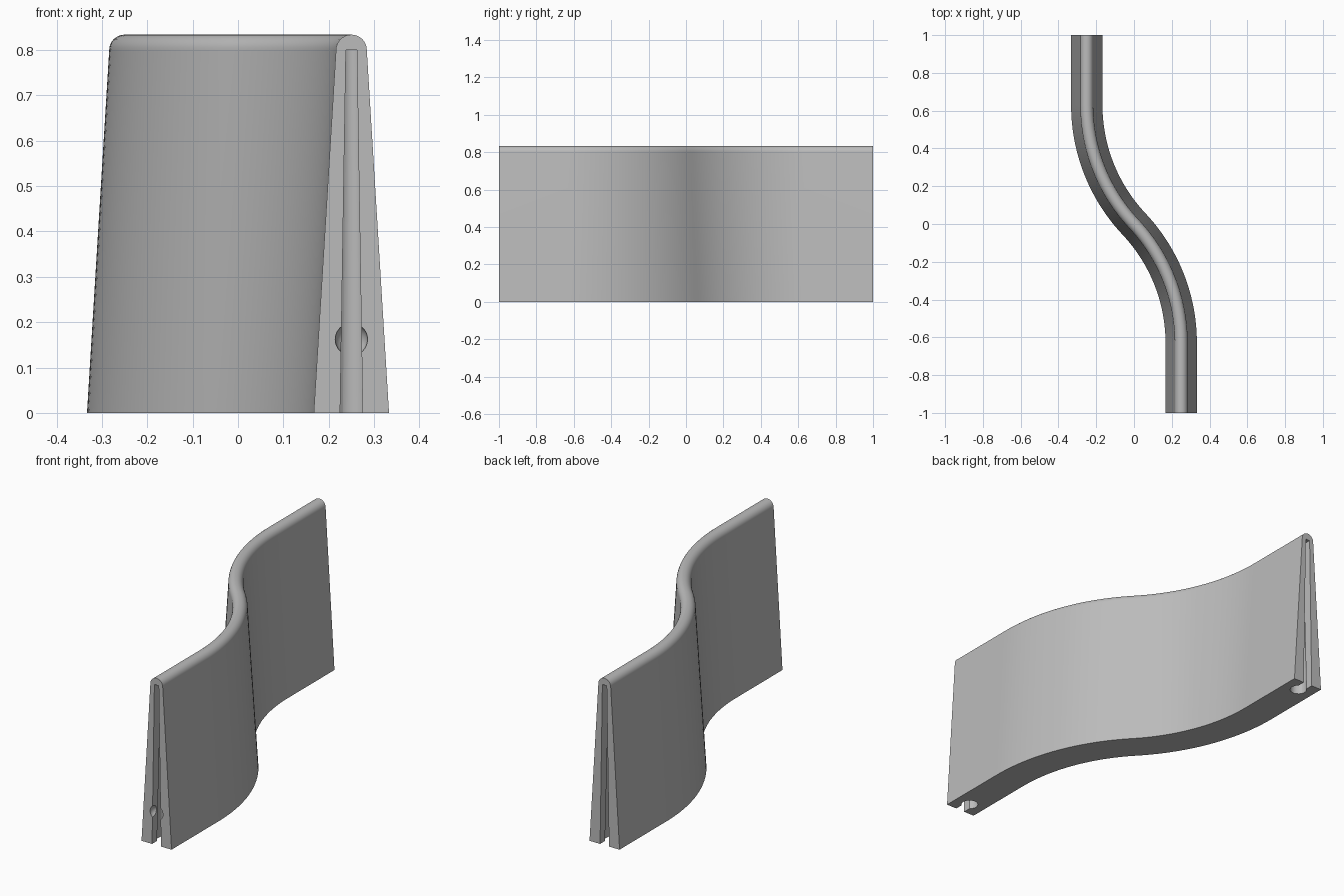
import bpy, bmesh
from math import sin, cos, pi, atan2
from mathutils import Vector, Matrix

cube = bpy.data.objects.get("Cube")
if cube:
    bpy.data.objects.remove(cube)

BASE_HALF, TOP_HALF, SHOULDER = 0.083, 0.034, 0.8
OFFSET, BEND_START, ARC_STEPS = 0.25, 0.63, 24

grey = bpy.data.materials.new("light grey")
grey.use_nodes = True
grey.diffuse_color = (0.5, 0.5, 0.5, 1)
grey.node_tree.nodes["Principled BSDF"].inputs["Base Color"].default_value = (0.5, 0.5, 0.5, 1)


def make_object(name, bm):
    bmesh.ops.recalc_face_normals(bm, faces=bm.faces)
    mesh = bpy.data.meshes.new(name)
    bm.to_mesh(mesh)
    bm.free()
    mesh.materials.append(grey)
    ob = bpy.data.objects.new(name, mesh)
    bpy.context.collection.objects.link(ob)
    return ob


# S-shaped path: straight end, two opposed arcs, straight end
angle = 2 * atan2(OFFSET, BEND_START)
radius = BEND_START / sin(angle)
half = [(OFFSET, -1.0, 0.0)]
for i in range(ARC_STEPS + 1):
    a = angle * i / ARC_STEPS
    half.append((OFFSET - radius * (1 - cos(a)), -BEND_START + radius * sin(a), a))
path = half + [(-x, -y, a) for x, y, a in reversed(half[:-1])]

# Tapered cross-section with a rounded top
profile = [(-BASE_HALF, 0), (BASE_HALF, 0)]
profile += [(TOP_HALF * cos(pi * i / 16), SHOULDER + TOP_HALF * sin(pi * i / 16)) for i in range(17)]

# Sweep the section along the path
bm = bmesh.new()
rings = [[bm.verts.new((x + w * cos(a), y + w * sin(a), z)) for w, z in profile] for x, y, a in path]
n = len(profile)
for r, s in zip(rings, rings[1:]):
    for i in range(n):
        j = (i + 1) % n
        bm.faces.new((r[i], r[j], s[j], s[i]))
bm.faces.new(rings[0])
bm.faces.new(rings[-1])
wall = make_object("curved_divider", bm)


def tapered_prism(bm, low, high, z0, z1):
    a = [bm.verts.new((x, y, z0)) for x, y in low]
    b = [bm.verts.new((x, y, z1)) for x, y in high]
    for i in range(len(a)):
        j = (i + 1) % len(a)
        bm.faces.new((a[i], a[j], b[j], b[i]))
    bm.faces.new(a)
    bm.faces.new(b)


def slot_outline(neck, r):
    # Keyhole outline: narrow throat opening into a round pocket
    centre = 0.07
    start = atan2(-(r * r - neck * neck) ** 0.5, neck)
    pts = [(-neck, -0.05), (neck, -0.05)]
    sweep = pi - 2 * start
    pts += [(r * cos(start + sweep * i / 15), centre + r * sin(start + sweep * i / 15)) for i in range(16)]
    return pts


def cut(side):
    place = Matrix.Translation((side * OFFSET, -side, 0)) @ Matrix.Rotation(0 if side > 0 else pi, 4, "Z")
    slot = bmesh.new()
    tapered_prism(slot, slot_outline(0.025, 0.04), slot_outline(0.012, 0.022), -0.01, SHOULDER)
    dimple = bmesh.new()
    bmesh.ops.create_uvsphere(dimple, u_segments=24, v_segments=16, radius=0.036,
                              matrix=Matrix.Translation((0, 0.003, 0.162)))
    for name, part in (("slot_cutter", slot), ("dimple_cutter", dimple)):
        part.transform(place)
        cutter = make_object(name, part)
        cutter.hide_render = True
        mod = wall.modifiers.new(name, "BOOLEAN")
        mod.operation, mod.solver, mod.object = "DIFFERENCE", "EXACT", cutter
        bpy.ops.object.modifier_apply(modifier=mod.name)
        bpy.data.objects.remove(cutter)


# Connector slots and locking dimples at both ends
bpy.context.view_layer.objects.active = wall
wall.select_set(True)
for side in (1, -1):
    cut(side)
bpy.ops.object.shade_smooth_by_angle(angle=pi / 6)
